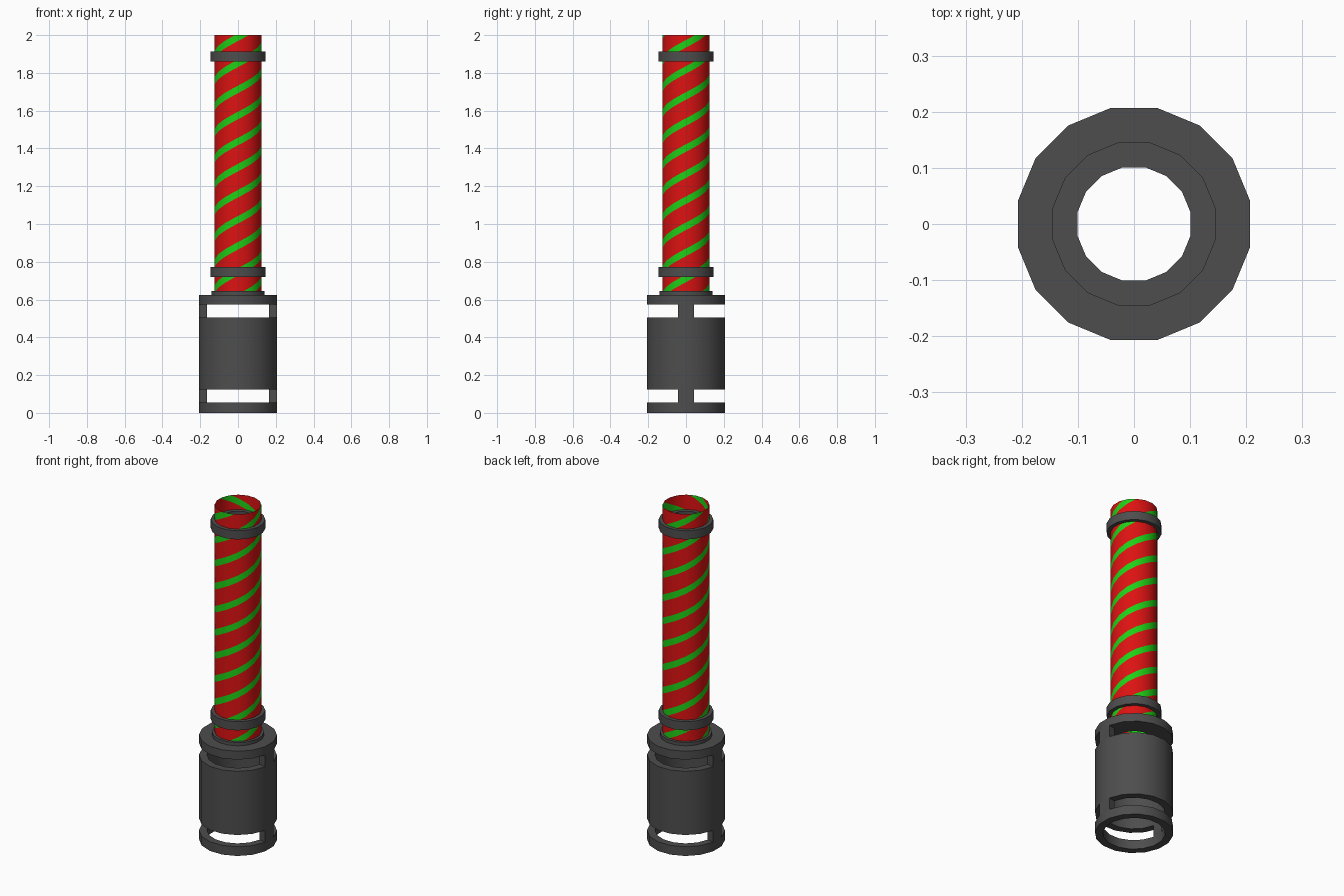
import bpy, bmesh, math

if "Cube" in bpy.data.objects:
    bpy.data.objects.remove(bpy.data.objects["Cube"])

N = 16
STEP = 2 * math.pi / N


def material(name, rgb):
    m = bpy.data.materials.new(name)
    m.diffuse_color = (*rgb, 1)
    m.use_nodes = True
    m.node_tree.nodes["Principled BSDF"].inputs["Base Color"].default_value = m.diffuse_color
    return m


GREY = material("dark grey", (0.075, 0.075, 0.075))
RED = material("red", (0.72, 0.006, 0.006))
GREEN = material("green", (0.014, 0.62, 0.008))


def finish(name, bm, mats):
    me = bpy.data.meshes.new(name)
    bm.to_mesh(me)
    bm.free()
    for m in mats:
        me.materials.append(m)
    ob = bpy.data.objects.new(name, me)
    bpy.context.collection.objects.link(ob)
    bpy.ops.object.select_all(action='DESELECT')
    ob.select_set(True)
    bpy.context.view_layer.objects.active = ob
    bpy.ops.object.shade_smooth_by_angle(angle=math.radians(30))
    return ob


def point(i, r, z):
    a = (i - 0.5) * STEP      # half step: flat facets face the axes
    return (r * math.cos(a), r * math.sin(a), z)


def lathe(name, profile, first=0, count=N):
    """Sweep a closed (radius, z) profile over some or all of the facets."""
    bm = bmesh.new()
    full = count == N
    cols = [[bm.verts.new(point(first + i, r, z)) for r, z in profile]
            for i in range(count if full else count + 1)]
    n = len(profile)
    for i in range(count):
        a, b = cols[i], cols[(i + 1) % len(cols)]
        for j in range(n):
            k = (j + 1) % n
            bm.faces.new((a[j], b[j], b[k], a[k]))
    if not full:
        bm.faces.new(cols[0])
        bm.faces.new(cols[-1])
    bmesh.ops.recalc_face_normals(bm, faces=bm.faces)
    return finish(name, bm, [GREY])


def box_profile(r0, r1, z0, z1):
    return [(r0, z0), (r1, z0), (r1, z1), (r0, z1)]


# Hollow base: foot ring, barrel, stepped cap
R_OUT, R_IN, R_HOLE = 0.211, 0.168, 0.103
lathe("foot_ring", box_profile(R_IN, R_OUT, 0, 0.055))
lathe("barrel", box_profile(R_IN, R_OUT, 0.125, 0.505))
lathe("base_cap", [(R_HOLE, 0.575), (R_OUT, 0.575), (R_OUT, 0.625),
                   (0.142, 0.625), (0.142, 0.645), (R_HOLE, 0.645)])

# Posts across the slots, on the left and right facets
for side, first in (("right", 0), ("left", N // 2)):
    lathe(side + "_lower_post", box_profile(R_IN, R_OUT, 0.055, 0.125), first, 1)
    lathe(side + "_upper_post", box_profile(R_IN, R_OUT, 0.505, 0.575), first, 1)

# Clamp rings around the tube
lathe("lower_clamp", box_profile(R_HOLE, 0.148, 0.72, 0.772))
lathe("upper_clamp", box_profile(R_HOLE, 0.148, 1.86, 1.912))

# Striped tube: three-start helix of sheared bands, trimmed flat at both ends
SPACING, WIDTH, STARTS = 0.138, 0.040, 3
PHASE = 2 - SPACING / 3            # stripe centre height at angle zero
bm = bmesh.new()
for k in range(-14, 3):
    low = PHASE + k * SPACING - WIDTH / 2
    for mat, z0, z1 in ((1, low, low + WIDTH), (0, low + WIDTH, low + SPACING)):
        for i in range(N):
            s0 = (i - 0.5) / N * STARTS * SPACING
            s1 = (i + 0.5) / N * STARTS * SPACING
            f = bm.faces.new([bm.verts.new(point(*p)) for p in (
                (i, 0.126, z0 + s0), (i + 1, 0.126, z0 + s1),
                (i + 1, 0.126, z1 + s1), (i, 0.126, z1 + s0))])
            f.material_index = mat
bmesh.ops.remove_doubles(bm, verts=bm.verts, dist=0.0005)
for z, n in ((2.0, 1), (0.64, -1)):
    bmesh.ops.bisect_plane(bm, geom=bm.verts[:] + bm.edges[:] + bm.faces[:],
                           plane_co=(0, 0, z), plane_no=(0, 0, n), clear_outer=True)
finish("striped_tube", bm, [RED, GREEN])
